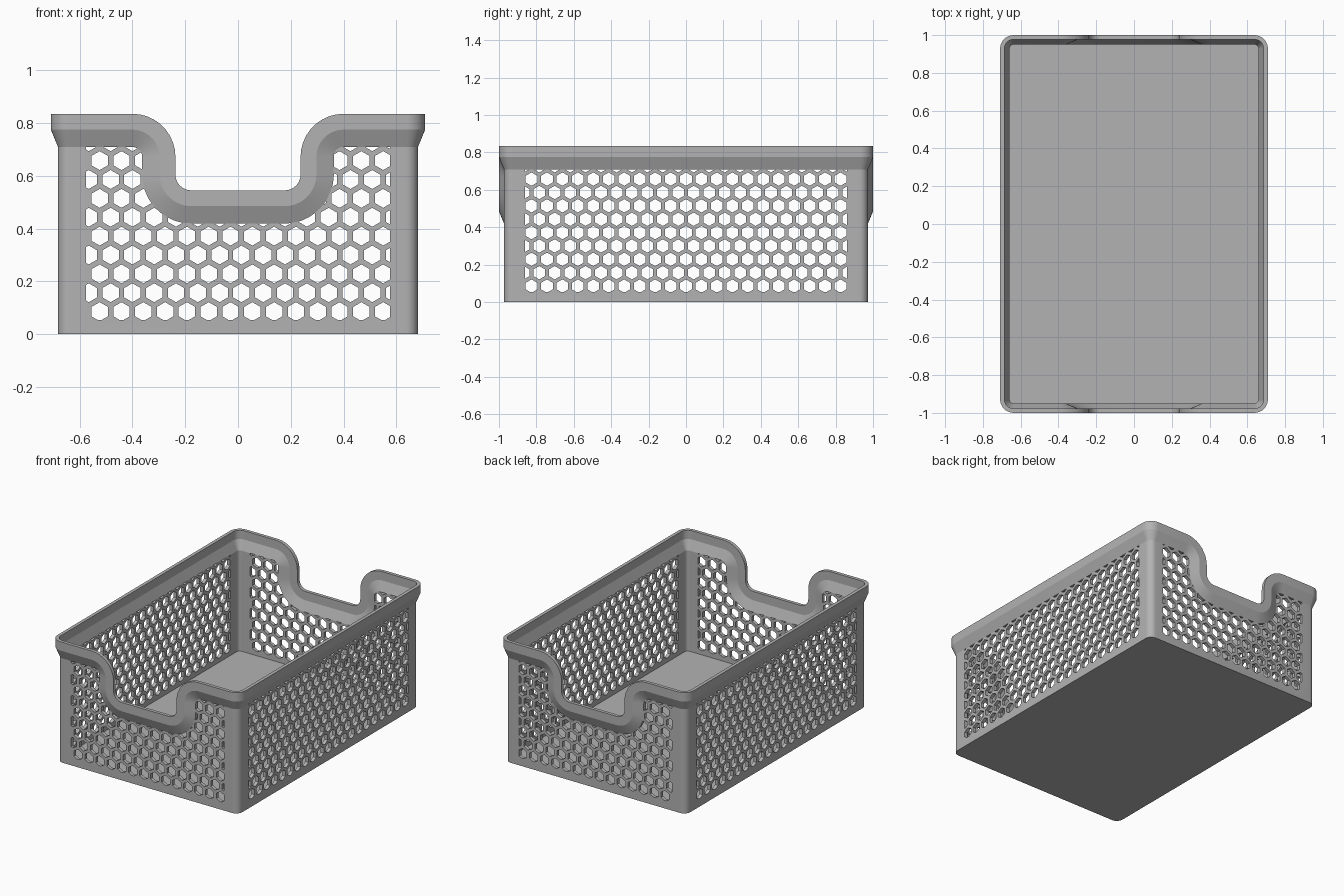
import bpy
import bmesh
from math import cos, sin, pi, radians

if "Cube" in bpy.data.objects:
    bpy.data.objects.remove(bpy.data.objects["Cube"])

WX, WY, H = 0.682, 0.973, 0.835      # wall half sizes and height
R, THICK, FLOOR = 0.045, 0.023, 0.025
LIP, BAND, FLARE = 0.027, 0.06, 0.125  # rim overhang, rim band, end of flare
PITCH, ROW, HEX = 0.0826, 0.0715, 0.0358

mat = bpy.data.materials.new("grey plastic")
mat.use_nodes = True
GREY = (0.45, 0.45, 0.45, 1)
mat.diffuse_color = GREY
mat.node_tree.nodes["Principled BSDF"].inputs["Base Color"].default_value = GREY


def make_object(name, bm):
    bmesh.ops.recalc_face_normals(bm, faces=bm.faces)
    mesh = bpy.data.meshes.new(name)
    bm.to_mesh(mesh)
    bm.free()
    mesh.materials.append(mat)
    obj = bpy.data.objects.new(name, mesh)
    bpy.context.collection.objects.link(obj)
    return obj


def boolean(obj, cutter, operation):
    mod = obj.modifiers.new("cut", "BOOLEAN")
    mod.operation, mod.solver, mod.object = operation, "EXACT", cutter
    bpy.context.view_layer.objects.active = obj
    bpy.ops.object.modifier_apply(modifier=mod.name)
    bpy.data.objects.remove(cutter)


def add_prism(bm, outline, half, along_x):
    """Extrude a (u, z) outline through the whole basket."""
    ends = []
    for s in (-half, half):
        ends.append([bm.verts.new((s, u, z) if along_x else (u, s, z)) for u, z in outline])
    a, b = ends
    bm.faces.new(a)
    bm.faces.new(b[::-1])
    for i in range(len(a)):
        bm.faces.new((a[i - 1], a[i], b[i], b[i - 1]))


# Handle notch edge: (u, z, normal into the wall), from the centre outwards
STEPS = 9
notch = []
for i in range(STEPS + 1):
    a = -pi / 2 + pi / 2 * i / STEPS
    notch.append((0.177 + 0.06 * cos(a), 0.605 + 0.06 * sin(a), cos(a), sin(a)))
for i in range(STEPS + 1):
    a = pi - pi / 2 * i / STEPS
    notch.append((0.40 + 0.163 * cos(a), H - 0.163 + 0.163 * sin(a), -cos(a), -sin(a)))
notch = [(-u, z, -nu, nz) for u, z, nu, nz in notch[::-1]] + notch

# Stations around the basket: x, y, z, outward direction, slide direction, is corner
half_loop = [(u, -WY, z, 0, -1, nu, nz, False) for u, z, nu, nz in notch]
for cy, start in ((-WY + R, -pi / 2), (WY - R, 0)):
    for i in range(9):
        a = start + pi / 2 * i / 8
        half_loop.append((WX - R + R * cos(a), cy + R * sin(a), H, cos(a), sin(a), 0, -1, True))
loop = half_loop + [(-x, -y, z, -ox, -oy, -nx, nz, c) for x, y, z, ox, oy, nx, nz, c in half_loop]
N = len(loop)

# Shell: flared rim rings, then walls down to the base and the floor
bm = bmesh.new()
profile = [(FLARE, 0), (BAND, LIP), (0, LIP),
           (0, LIP - THICK), (BAND, LIP - THICK), (FLARE, -THICK)]
rings = [[bm.verts.new((x + nx * d + ox * out, y + oy * out, z + nz * d))
          for x, y, z, ox, oy, nx, nz, c in loop] for d, out in profile]
for low, high in zip(rings, rings[1:]):
    for i in range(N):
        bm.faces.new((low[i - 1], low[i], high[i], high[i - 1]))

corners = [i for i in range(N) if loop[i][7]]
for ring, out, level in ((rings[0], 0, 0), (rings[-1], -THICK, FLOOR)):
    base = {i: bm.verts.new((loop[i][0] + loop[i][3] * out, loop[i][1] + loop[i][4] * out, level))
            for i in corners}
    for k, b in enumerate(corners):
        a = corners[k - 1]
        span = [(b - j) % N for j in range((b - a) % N + 1)]
        bm.faces.new([base[a], base[b]] + [ring[i] for i in span])
    bm.faces.new(list(base.values()))
basket = make_object("basket", bm)


# Honeycomb holes, trimmed to the flat area of each wall pair
def cut_honeycomb(limit, shift, odd_row, top_edge, along_x):
    bm = bmesh.new()
    for row in range(10):
        z = 0.0856 + ROW * row
        offset = shift + (PITCH / 2 if (row + odd_row) % 2 else 0)
        for k in range(-12, 13):
            u = k * PITCH + offset
            if abs(u) < limit + HEX * 0.8:
                add_prism(bm, [(u + HEX * sin(j * pi / 3), z + HEX * cos(j * pi / 3))
                               for j in range(6)], 1.3, along_x)
    holes = make_object("hole_cutter", bm)
    holes.hide_render = True
    bm = bmesh.new()
    top = H - FLARE - 0.001
    add_prism(bm, [(limit, 0.054), (limit, top)] + top_edge + [(-limit, top), (-limit, 0.054)],
              1.2, along_x)
    area = make_object("hole_area", bm)
    area.hide_render = True
    boolean(holes, area, "INTERSECT")
    boolean(basket, holes, "DIFFERENCE")


edge = [(u + nu * (FLARE + 0.001), z + nz * (FLARE + 0.001)) for u, z, nu, nz in notch[::-1]]
cut_honeycomb(0.575, 0.013, 1, edge, False)
cut_honeycomb(0.86, 0, 0, [], True)

bpy.ops.object.select_all(action="DESELECT")
basket.select_set(True)
bpy.context.view_layer.objects.active = basket
bpy.ops.object.shade_smooth_by_angle(angle=radians(18))
